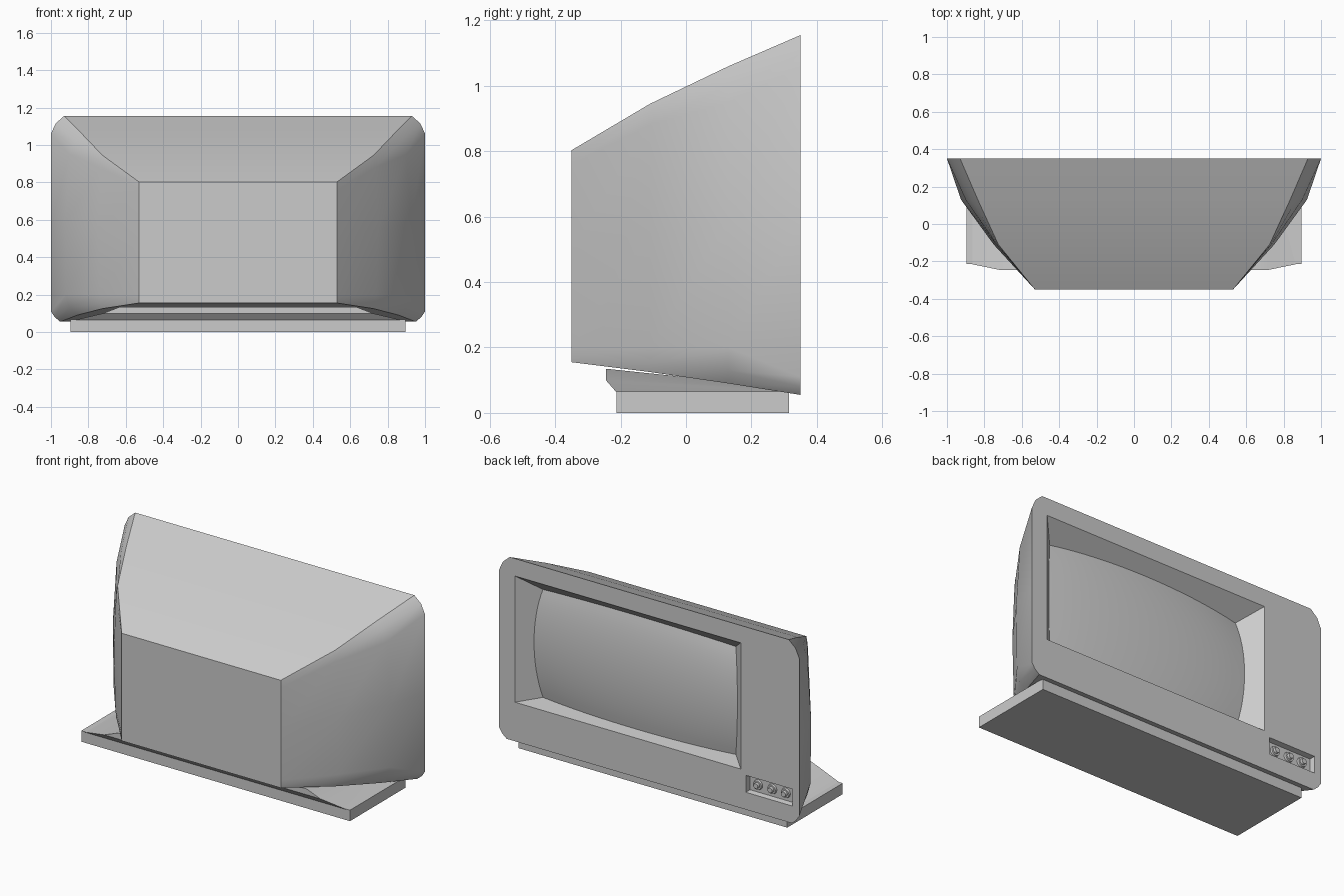
import bpy, bmesh
from math import radians, pi
from mathutils import Matrix

if "Cube" in bpy.data.objects:
    bpy.data.objects.remove(bpy.data.objects["Cube"])


def finish(name, bm, angle=30):
    bmesh.ops.recalc_face_normals(bm, faces=bm.faces)
    me = bpy.data.meshes.new(name)
    bm.to_mesh(me)
    bm.free()
    ob = bpy.data.objects.new(name, me)
    bpy.context.collection.objects.link(ob)
    smooth(ob, angle)
    return ob


def smooth(ob, angle=30):
    bpy.ops.object.select_all(action='DESELECT')
    bpy.context.view_layer.objects.active = ob
    ob.select_set(True)
    bpy.ops.object.shade_smooth_by_angle(angle=radians(angle))


def loft(name, rings):
    """Skin a row of closed rings and cap both ends."""
    bm = bmesh.new()
    vs = [[bm.verts.new(p) for p in r] for r in rings]
    n = len(rings[0])
    for a, b in zip(vs, vs[1:]):
        for i in range(n):
            j = (i + 1) % n
            bm.faces.new((a[i], a[j], b[j], b[i]))
    bm.faces.new(vs[0])
    bm.faces.new(vs[-1])
    return finish(name, bm)


def rect_y(x0, x1, z0, z1, y):
    return [(x0, y, z0), (x1, y, z0), (x1, y, z1), (x0, y, z1)]


def cut(ob, cutter):
    m = ob.modifiers.new("cut", 'BOOLEAN')
    m.object, m.operation, m.solver = cutter, 'DIFFERENCE', 'EXACT'
    bpy.context.view_layer.objects.active = ob
    bpy.ops.object.modifier_apply(modifier=m.name)
    bpy.data.objects.remove(cutter)


# cabinet: mirrored half-outlines (x, z) from top to bottom at each depth
def outline(y, half):
    return [(x, y, z) for x, z in half] + [(-x, y, z) for x, z in reversed(half)]


cabinet = loft("cabinet", [
    outline(.35, [(.93, 1.155), (.975, 1.115), (1, 1.06), (1, .58), (1, .11), (.98, .08), (.95, .055)]),
    outline(.13, [(.835, 1.06), (.87, 1.02), (.90, .95), (.925, .58), (.92, .2), (.90, .13), (.86, .09)]),
    outline(-.11, [(.725, .945), (.73, .92), (.735, .88), (.75, .55), (.74, .2), (.735, .15), (.725, .125)]),
    outline(-.35, [(.53, .803), (.53, .79), (.53, .76), (.53, .5), (.53, .2), (.53, .17), (.53, .155)]),
])

# flared screen opening
X0, X1, Z0, Z1, FACE = -.61, .895, .29, 1.05, .35
SIDE, TOP, BOTTOM = 1.0, .85, .15


def opening(d):
    return X0 + SIDE * d, X1 - SIDE * d, Z0 + BOTTOM * d, Z1 - TOP * d


cut(cabinet, loft("opening_cutter", [rect_y(*opening(d), FACE - d) for d in (-.02, .13)]))

# recessed control panel
cut(cabinet, loft("panel_cutter", [rect_y(-.96, -.64, .155, .265, .37),
                                   rect_y(-.95, -.65, .165, .255, .32)]))
smooth(cabinet)

# bulging picture tube, its rim riding on the flared walls
N = 16
bm = bmesh.new()
grid = []
for j in range(N + 1):
    row = []
    for i in range(N + 1):
        u, v = i / N, j / N
        d = .04 + .035 * (2 * u - 1) ** 2 + .035 * (2 * v - 1) ** 2
        a, b, c, e = opening(d)
        row.append(bm.verts.new((a + (b - a) * u, FACE - d, c + (e - c) * v)))
    grid.append(row)
for j in range(N):
    for i in range(N):
        bm.faces.new((grid[j][i + 1], grid[j][i], grid[j + 1][i], grid[j + 1][i + 1]))
me = bpy.data.meshes.new("screen")
bm.to_mesh(me)
bm.free()
screen = bpy.data.objects.new("screen", me)
bpy.context.collection.objects.link(screen)
smooth(screen)

# control knobs
for k, x in enumerate((-.705, -.80, -.89)):
    bm = bmesh.new()
    for r1, r2, depth, y in ((.030, .027, .012, .325), (.018, .015, .018, .336)):
        bmesh.ops.create_cone(bm, cap_ends=True, segments=16, radius1=r1, radius2=r2, depth=depth,
                              matrix=Matrix.Translation((x, y, .21)) @ Matrix.Rotation(-pi / 2, 4, 'X'))
    finish(f"knob_{k + 1}", bm)


# base plate and tapered neck
def rect_z(hx, y0, y1, z0, z1):
    return [(-hx, y0, z0), (hx, y0, z0), (hx, y1, z1), (-hx, y1, z1)]


loft("base_plate", [rect_z(.895, -.213, .315, z, z) for z in (0, .066)])
loft("neck", [
    rect_z(.89, -.21, .28, .06, .06),
    rect_z(.72, -.245, .28, .10, .068),
    rect_z(.63, -.245, .28, .135, .08),
])
